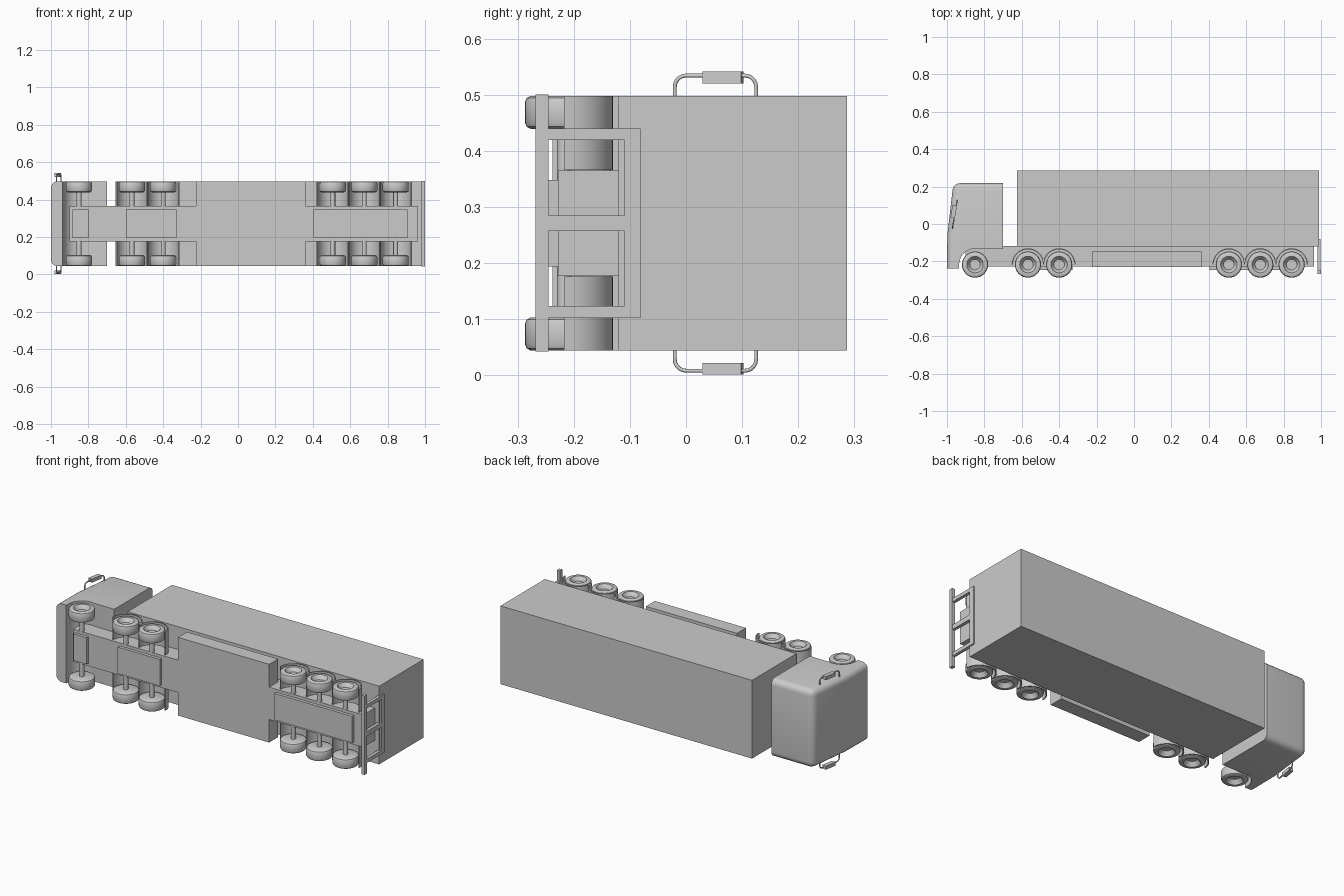
import bpy, bmesh, math
from mathutils import Matrix, Vector

cube = bpy.data.objects.get("Cube")
if cube:
    bpy.data.objects.remove(cube, do_unlink=True)

MID = 0.271        # centre plane of the truck, which lies on its side
HALF = 0.227       # half of the body width
AXLE_Y = -0.217
TRUCK_AXLES = (-0.567, -0.40)
TRAILER_AXLES = (0.507, 0.675, 0.843)
FRONT_AXLE = -0.85

grey = bpy.data.materials.new("light_grey")
grey.use_nodes = True
grey.diffuse_color = (0.6, 0.6, 0.6, 1)
grey.node_tree.nodes["Principled BSDF"].inputs["Base Color"].default_value = (0.6, 0.6, 0.6, 1)


def finish(name, bm, smooth=False):
    bmesh.ops.recalc_face_normals(bm, faces=bm.faces)
    mesh = bpy.data.meshes.new(name)
    bm.to_mesh(mesh)
    bm.free()
    mesh.materials.append(grey)
    obj = bpy.data.objects.new(name, mesh)
    bpy.context.collection.objects.link(obj)
    if smooth:
        bpy.ops.object.select_all(action="DESELECT")
        obj.select_set(True)
        bpy.context.view_layer.objects.active = obj
        bpy.ops.object.shade_smooth_by_angle(angle=math.radians(35))
    return obj


def box(name, x, y, z, turn=0):
    """Box from ranges, z measured from the centre plane."""
    bm = bmesh.new()
    bmesh.ops.create_cube(bm, size=1)
    bmesh.ops.scale(bm, vec=(x[1] - x[0], y[1] - y[0], z[1] - z[0]), verts=bm.verts)
    bmesh.ops.rotate(bm, matrix=Matrix.Rotation(turn, 3, "Z"), verts=bm.verts)
    centre = Vector((sum(x) / 2, sum(y) / 2, MID + sum(z) / 2))
    bmesh.ops.translate(bm, vec=centre, verts=bm.verts)
    return finish(name, bm)


def prism(points, z0, z1):
    """Side profile extruded across the truck."""
    bm = bmesh.new()
    face = bm.faces.new([bm.verts.new((x, y, MID + z0)) for x, y in points])
    out = bmesh.ops.extrude_face_region(bm, geom=[face])
    verts = [g for g in out["geom"] if isinstance(g, bmesh.types.BMVert)]
    bmesh.ops.translate(bm, vec=(0, 0, z1 - z0), verts=verts)
    return bm


def arc(cx, cy, r, start, end, steps):
    angles = [math.radians(start + (end - start) * i / steps) for i in range(steps + 1)]
    return [(cx + r * math.cos(a), cy + r * math.sin(a)) for a in angles]


def wheel(name, x, side):
    """Turned tyre with a dished outer face and a flat inner face."""
    profile = [(0, 0.168), (0.060, 0.168), (0.067, 0.172), (0.07, 0.179),
               (0.07, 0.216), (0.067, 0.223), (0.060, HALF), (0.044, HALF),
               (0.041, 0.220), (0.031, 0.212), (0.028, 0.204), (0, 0.204)]
    bm = bmesh.new()
    verts = [bm.verts.new((x + r, AXLE_Y, MID + side * h)) for r, h in profile]
    edges = [bm.edges.new(pair) for pair in zip(verts, verts[1:])]
    bmesh.ops.spin(bm, geom=verts + edges, cent=(x, AXLE_Y, MID), axis=(0, 0, 1),
                   angle=math.tau, steps=40, use_duplicate=False)
    bmesh.ops.remove_doubles(bm, verts=bm.verts, dist=0.0003)
    finish(name, bm, True)


def axle(name, x):
    bm = bmesh.new()
    bmesh.ops.create_cone(bm, cap_ends=True, segments=20, radius1=0.013, radius2=0.013,
                          depth=0.36, matrix=Matrix.Translation((x, AXLE_Y, MID)))
    finish(name, bm, True)


# Cab: side profile with a wheel arch, rounded at the front and roof
profile = [(-0.70, 0.218), (-0.966, 0.218), (-0.998, -0.06), (-1.0, -0.238), (-0.937, -0.238)]
profile += arc(FRONT_AXLE, AXLE_Y, 0.085, 180, 76, 12) + [(-0.70, -0.135)]
cab = prism(profile, -HALF, HALF)
rounded = []
for e in cab.edges:
    m = (e.verts[0].co + e.verts[1].co) / 2
    along_z = abs(e.verts[0].co.z - e.verts[1].co.z) > 0.1
    roof_front = along_z and m.y > 0.2 and m.x < -0.9
    outline = not along_z and (m.x < -0.975 or m.y > 0.2) and m.y > -0.2
    if roof_front or outline:
        rounded.append(e)
bmesh.ops.bevel(cab, geom=rounded, offset=0.035, segments=5, profile=0.5, affect="EDGES")
finish("cab", cab, True)

# Trailer body, chassis and the low box between the axle groups
box("trailer_body", (-0.625, 0.99), (-0.12, 0.287), (-HALF, HALF))
box("chassis", (-0.90, 0.963), (-0.228, -0.117), (-0.094, 0.094))
box("underfloor_box", (-0.225, 0.36), (-0.229, -0.147), (-HALF, HALF))
for name, x in (("front", (-0.885, -0.80)), ("drive", (-0.60, -0.33)), ("trailer", (0.405, 0.905))):
    box(name + "_axle_plate", x, (-0.246, -0.226), (-0.077, 0.077))

# Wheels, axles and mudguards
for i, x in enumerate((FRONT_AXLE,) + TRUCK_AXLES + TRAILER_AXLES):
    axle(f"axle_{i + 1}", x)
    for label, side in (("right", -1), ("left", 1)):
        wheel(f"{label}_wheel_{i + 1}", x, side)
        if x != FRONT_AXLE:
            shell = arc(x, AXLE_Y, 0.087, 0, 180, 20) + arc(x, AXLE_Y, 0.081, 180, 0, 20)
            z0, z1 = sorted((side * 0.095, side * HALF))
            finish(f"{label}_mudguard_{i + 1}", prism(shell, z0, z1), True)

# Rear underrun frame
box("rear_bumper", (0.98, 1.0), (-0.268, -0.245), (-0.229, 0.229))
box("rear_frame_crossbar", (0.98, 0.998), (-0.11, -0.081), (-0.169, 0.169))
for name, z in (("right", (-0.169, -0.148)), ("middle", (-0.014, 0.014)), ("left", (0.148, 0.169))):
    box(name + "_frame_upright", (0.98, 0.998), (-0.245, -0.11), z)

# Mirrors: a bent tube with a tilted housing
LEAN = 0.17
for label, side in (("right", -1), ("left", 1)):
    path = [(-0.02, 0.215)] + arc(0.0, 0.243, 0.02, 180, 90, 5)
    path += arc(0.105, 0.243, 0.02, 90, 0, 5) + [(0.125, 0.215)]
    curve = bpy.data.curves.new(label + "_mirror_arm", "CURVE")
    curve.dimensions = "3D"
    curve.bevel_depth = 0.0035
    curve.bevel_resolution = 2
    spline = curve.splines.new("POLY")
    spline.points.add(len(path) - 1)
    for point, (y, h) in zip(spline.points, path):
        point.co = (-0.967 + LEAN * y, y, MID + side * h, 1)
    curve.materials.append(grey)
    arm = bpy.data.objects.new(label + "_mirror_arm", curve)
    bpy.context.collection.objects.link(arm)
    z = sorted((side * 0.249, side * 0.27))
    box(label + "_mirror_housing", (-0.976, -0.952), (0.031, 0.101), z, -LEAN)
